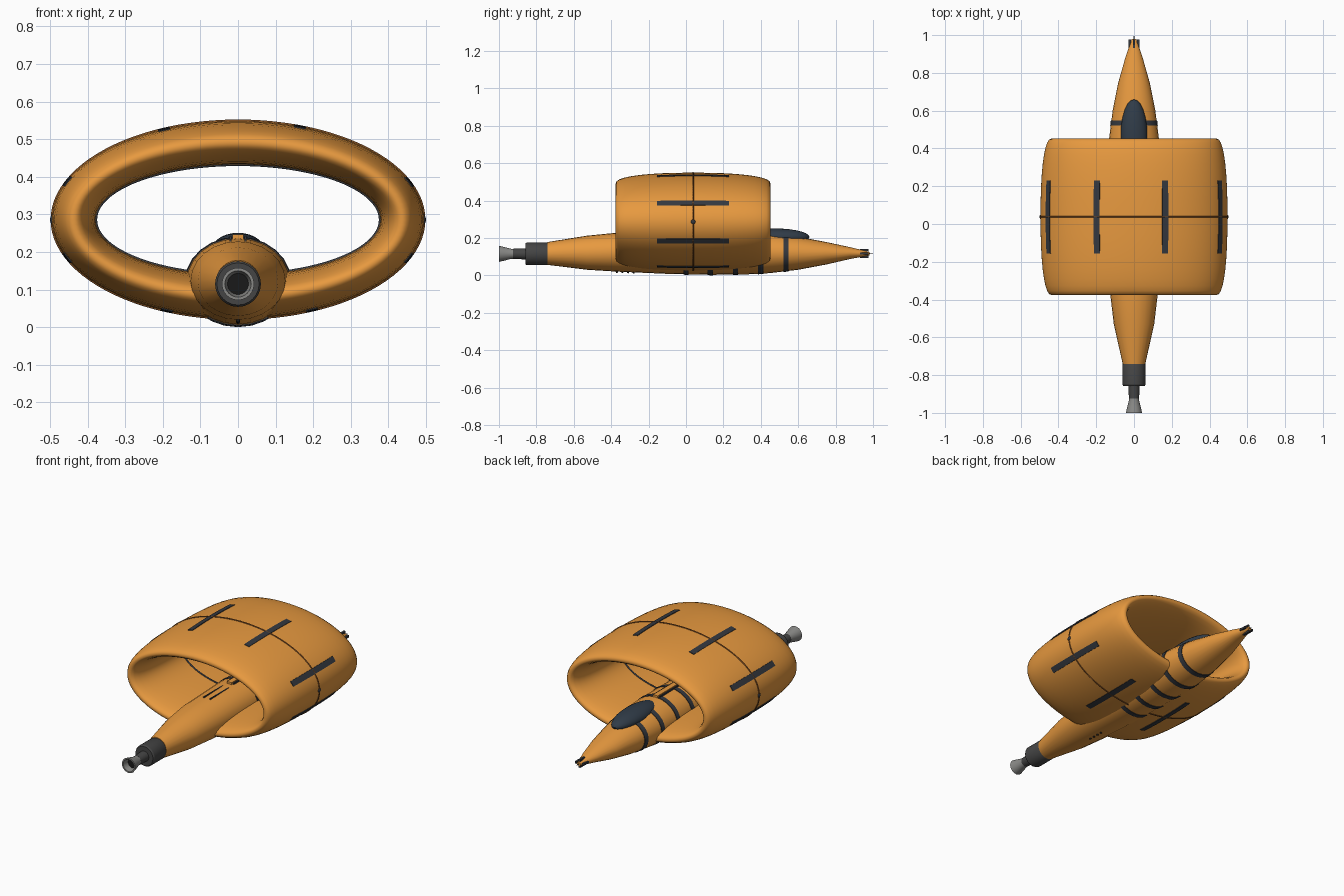
import bpy, bmesh
from math import sin, cos, pi, radians, copysign

if "Cube" in bpy.data.objects:
    bpy.data.objects.remove(bpy.data.objects["Cube"])


def material(name, rgb):
    m = bpy.data.materials.new(name)
    m.diffuse_color = (*rgb, 1)
    m.use_nodes = True
    m.node_tree.nodes["Principled BSDF"].inputs["Base Color"].default_value = m.diffuse_color
    return m


ORANGE = material("orange_paint", (0.8, 0.32, 0.05))
DARK = material("dark_panel", (0.035, 0.04, 0.05))
GLASS = material("canopy_glass", (0.03, 0.045, 0.065))
SEAM = material("brown_seam", (0.2, 0.07, 0.015))
ENGINE = material("engine_metal", (0.06, 0.06, 0.06))
NOZZLE = material("nozzle_metal", (0.25, 0.25, 0.24))
BLACK = material("black", (0.01, 0.01, 0.01))


def finish(name, bm, mat, angle=40):
    bmesh.ops.recalc_face_normals(bm, faces=bm.faces)
    me = bpy.data.meshes.new(name)
    bm.to_mesh(me)
    bm.free()
    me.materials.append(mat)
    ob = bpy.data.objects.new(name, me)
    bpy.context.collection.objects.link(ob)
    bpy.ops.object.select_all(action='DESELECT')
    bpy.context.view_layer.objects.active = ob
    ob.select_set(True)
    bpy.ops.object.shade_smooth_by_angle(angle=radians(angle))
    return ob


def loft(name, rings, mat, cap=True, closed=False, around=True, angle=40):
    """Skin a list of point rings; closed joins last ring to first."""
    bm = bmesh.new()
    rs = [[bm.verts.new(p) for p in r] for r in rings]
    n = len(rs[0])
    for a, b in zip(rs, rs[1:] + (rs[:1] if closed else [])):
        for i in range(n if around else n - 1):
            j = (i + 1) % n
            bm.faces.new((a[i], a[j], b[j], b[i]))
    if cap and not closed:
        bm.faces.new(rs[0])
        bm.faces.new(rs[-1])
    return finish(name, bm, mat, angle)


def circle(y, r, z=0.115, n=24, x=0):
    return [(x + r * cos(2 * pi * i / n), y, z + r * sin(2 * pi * i / n)) for i in range(n)]


def box(name, loc, size, mat):
    x, y, z = (s / 2 for s in size)
    rings = [[(loc[0] + a * x, loc[1] + s * y, loc[2] + b * z)
              for a, b in ((-1, -1), (1, -1), (1, 1), (-1, 1))] for s in (-1, 1)]
    return loft(name, rings, mat, angle=20)


def ball(name, loc, scale, mat):
    bm = bmesh.new()
    bmesh.ops.create_uvsphere(bm, u_segments=24, v_segments=14, radius=1)
    bmesh.ops.scale(bm, vec=scale, verts=bm.verts)
    bmesh.ops.translate(bm, vec=loc, verts=bm.verts)
    return finish(name, bm, mat)


# Ring wing: lens-shaped section swept round an ellipse
WY, CHORD, THICK, WZ = 0.038, 0.414, 0.058, 0.286


def wing_point(a, y, d):
    return ((0.437 + d) * cos(a), y, WZ + (0.205 + d) * sin(a))


def skin(y):
    return THICK * (1 - abs((y - WY) / CHORD) ** 2.3) ** (1 / 2.3)


def wing_section(k, n=36):
    t = 2 * pi * k / n
    c, s = cos(t), sin(t)
    return (WY + CHORD * copysign(abs(c) ** (2 / 2.3), c),
            THICK * copysign(abs(s) ** (2 / 2.3), s))


loft("ring_wing", [[wing_point(2 * pi * i / 96, *wing_section(k)) for k in range(36)]
                   for i in range(96)], ORANGE, closed=True, angle=60)


# Seams round the middle of the wing, outside and inside
def wing_seam(name, d, r, mat):
    loft(name, [[wing_point(2 * pi * i / 96, WY + r * cos(k * pi / 3), d + r * sin(k * pi / 3))
                 for k in range(6)] for i in range(96)], mat, closed=True, angle=70)


wing_seam("outer_wing_seam", THICK, 0.004, SEAM)
wing_seam("inner_wing_seam", -THICK, 0.005, DARK)

# Dark strips that follow the outer skin of the wing
for n, deg in enumerate((22.5, 70.5, 113.5, 157, 203, 247.5, 293.5, 337)):
    a = radians(deg)
    w = 0.016 / ((0.495 * sin(a)) ** 2 + (0.263 * cos(a)) ** 2) ** 0.5
    rings = []
    for k in range(9):
        y = -0.155 + 0.385 * k / 8
        d = skin(y)
        rings.append([wing_point(a + s * w, y, d + e)
                      for s, e in ((-1, -.006), (1, -.006), (1, .003), (0, .003), (-1, .003))])
    loft(f"wing_strip_{n}", rings, DARK)

# Side beacons
for s in (-1, 1):
    ball(f"wing_beacon_{'left' if s < 0 else 'right'}", (s * 0.49, WY, WZ), (0.01, 0.014, 0.014), DARK)

# Fuselage stations: y, half width, top, bottom
ST = [(-.74, .060, .178, .056), (-.53, .107, .212, .030), (-.37, .126, .228, .020),
      (-.1, .136, .236, .008), (.15, .139, .238, .003), (.32, .138, .235, .005),
      (.45, .132, .226, .012), (.6, .113, .206, .030), (.75, .083, .178, .058),
      (.88, .046, .150, .088), (.98, .012, .126, .106)]


def body(y, grow=0.0, n=24):
    for a, b in zip(ST, ST[1:]):
        if y <= b[0]:
            break
    t = (y - a[0]) / (b[0] - a[0])
    w, top, bot = (a[i] + (b[i] - a[i]) * t for i in (1, 2, 3))
    h = (top - bot) / 2
    return [((w + grow) * cos(2 * pi * i / n), y, (top + bot) / 2 + (h + grow) * sin(2 * pi * i / n))
            for i in range(n)]


loft("fuselage", [body(s[0]) for s in ST], ORANGE)

# Dark hoops round the front half of the body
for n, y in enumerate((0.0, 0.13, 0.265, 0.4, 0.535)):
    loft(f"body_band_{n}", [body(y - .014, -.004), body(y - .014, .003),
                            body(y + .014, .003), body(y + .014, -.004)], DARK, cap=False)

# Canopy, spine fairing and spine vents
ball("canopy", (0, 0.47, 0.205), (0.07, 0.19, 0.046), GLASS)
box("spine_fairing", (0, 0.1, 0.237), (0.03, 0.36, 0.02), ORANGE)
for s in (-1, 1):
    box(f"spine_vent_{s}", (s * 0.02, 0.1, 0.236), (0.006, 0.34, 0.014), DARK)
    box(f"rear_vent_{s}", (s * 0.02, -0.2, 0.2315), (0.006, 0.17, 0.006), DARK)

# Belly studs
for n in range(4):
    ball(f"belly_stud_{n}", (0, -0.37 + 0.03 * n, 0.019 - 0.001 * n), (.006, .006, .006), BLACK)

# Nose thrusters and probe
for n, (x, z) in enumerate(((-1, 0), (1, 0), (0, 1), (0, -1))):
    box(f"nose_thruster_{n}", (x * .023, .953, .117 + z * .018),
        (.012, .045, .012), DARK)
loft("nose_probe", [circle(.97, .003, .116, 8), circle(1.0, .001, .116, 8)], DARK)

# Engine collar, neck and hollow nozzle
loft("engine_collar", [circle(-.735, .057), circle(-.745, .061), circle(-.85, .061),
                       circle(-.858, .056)], ENGINE, angle=30)
loft("engine_neck", [circle(-.855, .03), circle(-.925, .027)], ENGINE)
loft("nozzle", [circle(y, r) for y, r in ((-.918, .026), (-.935, .027), (-.97, .036), (-1, .043),
                                          (-1, .035), (-.965, .028), (-.935, .022))],
     NOZZLE, angle=35)
loft("nozzle_throat", [circle(-.965, .0285), circle(-.94, .025)], BLACK)
